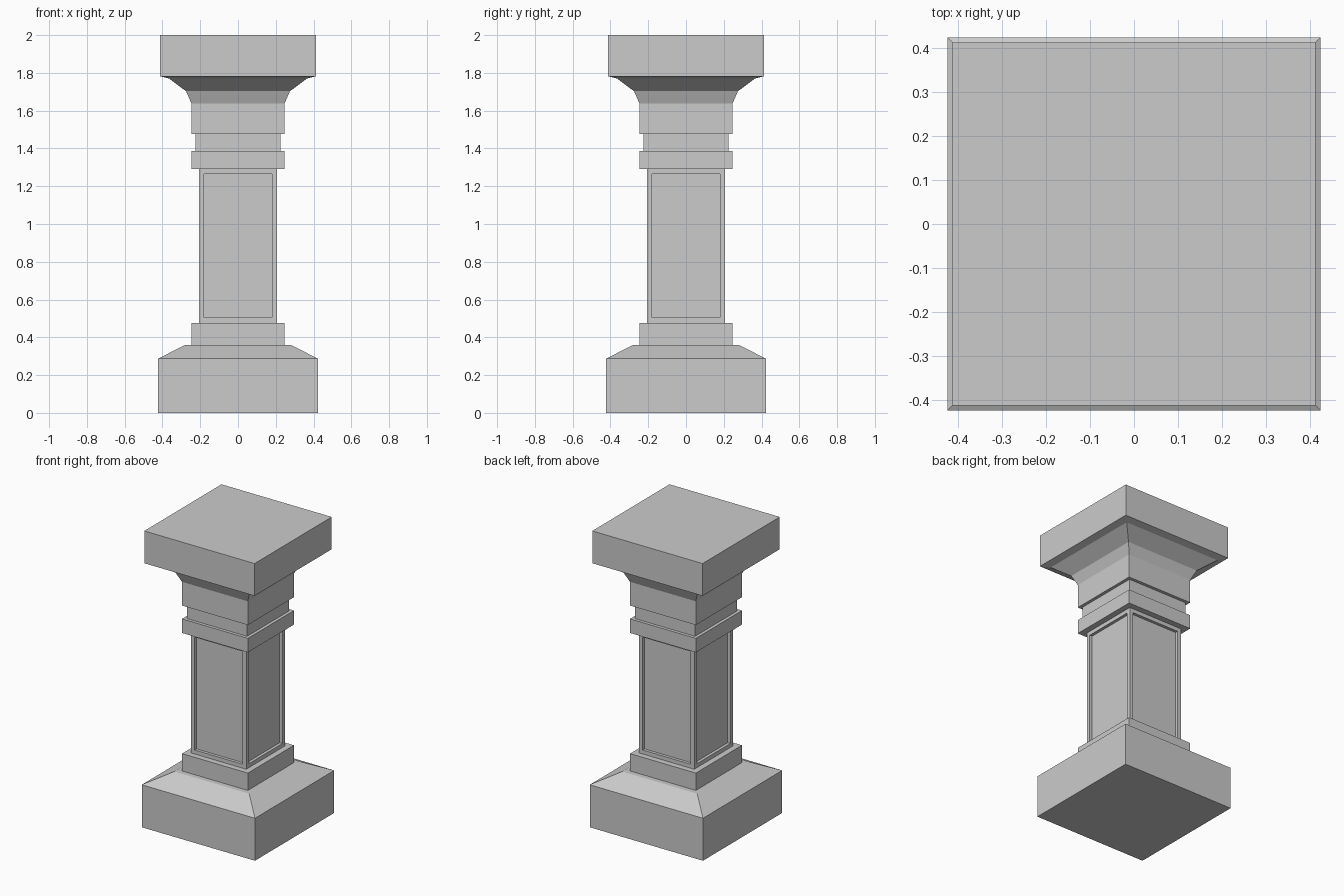
import bpy
import bmesh

if "Cube" in bpy.data.objects:
    bpy.data.objects.remove(bpy.data.objects["Cube"])


def square_tier(name, profile):
    """Stack square rings given as (half width, height) and cap both ends."""
    bm = bmesh.new()
    rings = [[bm.verts.new((sx * h, sy * h, z))
              for sx, sy in ((-1, -1), (1, -1), (1, 1), (-1, 1))]
             for h, z in profile]
    for low, high in zip(rings, rings[1:]):
        for i in range(4):
            j = (i + 1) % 4
            bm.faces.new((low[i], low[j], high[j], high[i]))
    bm.faces.new(rings[0][::-1])
    bm.faces.new(rings[-1])
    bm.normal_update()
    mesh = bpy.data.meshes.new(name)
    bm.to_mesh(mesh)
    bm.free()
    obj = bpy.data.objects.new(name, mesh)
    bpy.context.collection.objects.link(obj)
    return obj


def recess_sides(obj, border, depth):
    """Sink a straight-walled panel into each of the four side faces."""
    bm = bmesh.new()
    bm.from_mesh(obj.data)
    sides = [f for f in bm.faces if abs(f.normal.z) < 0.1]
    bmesh.ops.inset_individual(bm, faces=sides, thickness=border)
    for face in sides:
        offset = face.normal * -depth
        panel = bmesh.ops.extrude_discrete_faces(bm, faces=[face])["faces"][0]
        bmesh.ops.translate(bm, vec=offset, verts=panel.verts)
    bm.to_mesh(obj.data)
    bm.free()


# Foot: block with sloped shoulders, then a plinth
square_tier("base", [(0.423, 0), (0.423, 0.287), (0.28, 0.36)])
square_tier("plinth", [(0.246, 0.36), (0.246, 0.477)])

# Shaft with a recessed panel on every side
shaft = square_tier("shaft", [(0.206, 0.477), (0.206, 1.292)])
recess_sides(shaft, 0.038, 0.02)

# Collar and neck
square_tier("collar", [(0.246, 1.292), (0.246, 1.387)])
square_tier("neck", [(0.225, 1.387), (0.225, 1.477)])

# Flaring capital and top slab
square_tier("capital", [(0.246, 1.477), (0.246, 1.637), (0.275, 1.703), (0.365, 1.77)])
square_tier("top_slab", [(0.365, 1.77), (0.412, 1.782), (0.412, 2.0)])
